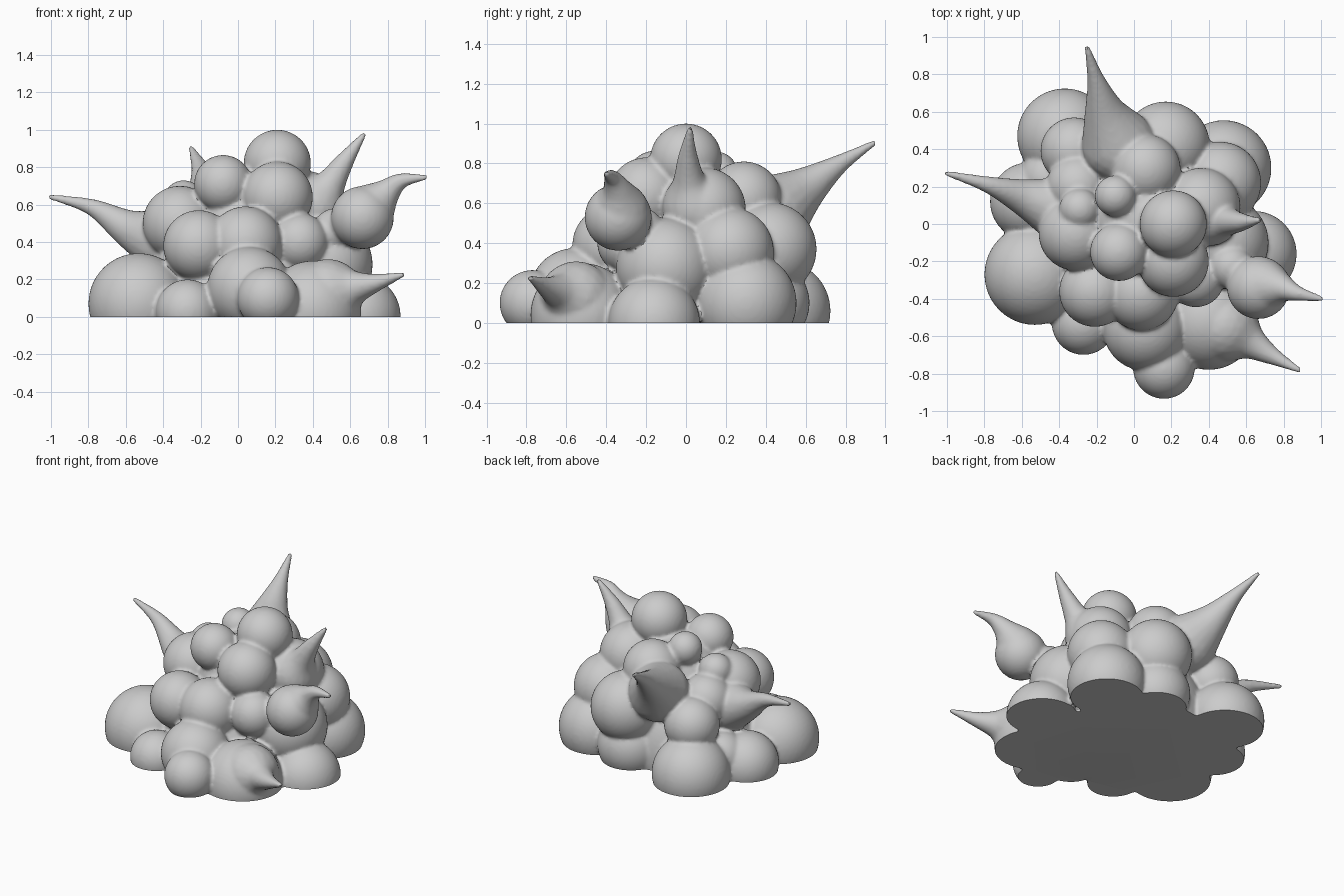
import bpy
import bmesh
from mathutils import Matrix, Vector

default_cube = bpy.data.objects.get("Cube")
if default_cube:
    bpy.data.objects.remove(default_cube, do_unlink=True)

grey = bpy.data.materials.new("plain_grey")
grey.use_nodes = True
grey.diffuse_color = (.6, .6, .6, 1)
grey.node_tree.nodes["Principled BSDF"].inputs["Base Color"].default_value = grey.diffuse_color

shape = bmesh.new()


def lobe(label, centre, radius, detail=4):
    """Add one round lobe to the clump; the label only documents its place."""
    bmesh.ops.create_icosphere(shape, subdivisions=detail, radius=radius,
                               matrix=Matrix.Translation(Vector(centre)))


def smooth_step_between(before, start, end, after, t):
    """Catmull-Rom interpolation, so each horn bends without corners."""
    return start + .5 * t * ((end - before) + t * (
        2 * before - 5 * start + 4 * end - after
        + t * (3 * (start - end) + after - before)))


def horn(label, *stations, steps=14):
    """Sweep shrinking beads along a path of (x, y, z, radius) stations."""
    path = [Vector(station) for station in stations]
    path = [path[0]] + path + [path[-1]]
    for before, start, end, after in zip(path, path[1:], path[2:], path[3:]):
        for step in range(steps + 1):
            bead = smooth_step_between(before, start, end, after, step / steps)
            lobe(label, bead[:3], max(bead[3], .016), detail=3)


# Solid core that the lobes grow from
lobe("wide core", (0, 0, .08), .5, detail=5)
lobe("upper core", (.06, .03, .45), .33, detail=5)

# Ring of lobes resting on the ground
lobe("large left front foot", (-.53, -.27, .07), .27)
lobe("small left front foot", (-.27, -.53, .03), .17)
lobe("large front foot", (.06, -.56, .15), .225)
lobe("foremost foot", (.16, -.77, .1), .165)
lobe("horned right front foot", (.4, -.52, .04), .26)
lobe("right foot", (.64, -.16, 0), .23)
lobe("right back foot", (.48, .3, .1), .255)
lobe("back foot", (.15, .4, .1), .22)
lobe("left back foot", (-.37, .47, .06), .255)
lobe("left foot", (-.56, .12, .05), .21)
lobe("left rear foot", (-.45, .24, .12), .16)

# Middle tier
lobe("left front bulge", (-.21, -.36, .38), .19)
lobe("centre front bulge", (.04, -.37, .39), .2)
lobe("right front bulge", (.33, -.29, .4), .155)
lobe("right flank", (.47, -.1, .28), .25)
lobe("right back flank", (.46, .22, .36), .22)
lobe("back bulge", (.17, .42, .37), .235)
lobe("left back bulge", (-.32, .39, .36), .18)
lobe("left bulge", (-.31, -.05, .5), .2)
lobe("left rear bulge", (-.3, .2, .46), .17)

# Upper tier and crown
lobe("right shoulder", (.36, .09, .57), .21)
lobe("back shoulder", (.06, .29, .62), .19)
lobe("left knob", (-.29, .08, .62), .11)
lobe("back knob", (-.1, .15, .75), .11)
lobe("left brow", (-.08, -.15, .71), .155)
lobe("right brow", (.21, -.2, .64), .19)
lobe("crown", (.21, 0, .82), .18)

# Side ball and the neck that joins it to the body
lobe("side ball", (.665, -.34, .53), .168)
lobe("side ball neck", (.52, -.23, .46), .12)

# Curved horns, from root to tip
horn("left horn", (-.4, .08, .4, .17), (-.58, .14, .47, .1),
     (-.78, .21, .585, .045), (-1, .27, .64, .016))
horn("back horn", (-.08, .42, .54, .2), (-.15, .58, .66, .115),
     (-.2, .76, .79, .05), (-.25, .94, .9, .016))
horn("right horn", (.4, .05, .58, .17), (.48, .02, .69, .09),
     (.57, .01, .83, .05), (.67, .02, .97, .016))
horn("ball horn", (.69, -.33, .56, .145), (.78, -.34, .65, .08),
     (.87, -.37, .725, .042), (1, -.4, .745, .016))
horn("foot horn", (.48, -.55, .12, .19), (.6, -.62, .15, .1),
     (.73, -.7, .18, .05), (.88, -.78, .225, .016))

# Fuse everything into one soft skin
raw_mesh = bpy.data.meshes.new("lumpy_mound")
shape.to_mesh(raw_mesh)
shape.free()
mound = bpy.data.objects.new("lumpy_mound", raw_mesh)
bpy.context.collection.objects.link(mound)
fuse = mound.modifiers.new("fuse", 'REMESH')
fuse.mode = 'VOXEL'
fuse.voxel_size = .012
soften = mound.modifiers.new("soften", 'SMOOTH')
soften.factor = .5
soften.iterations = 5
bpy.context.view_layer.update()
evaluated = mound.evaluated_get(bpy.context.evaluated_depsgraph_get())
skin = bpy.data.meshes.new_from_object(evaluated)
mound.modifiers.clear()
mound.data = skin
bpy.data.meshes.remove(raw_mesh)

# Slice the underside flat and close it
cut = bmesh.new()
cut.from_mesh(skin)
bmesh.ops.bisect_plane(cut, geom=cut.verts[:] + cut.edges[:] + cut.faces[:],
                       plane_co=(0, 0, 0), plane_no=(0, 0, 1), clear_inner=True)
rim = [edge for edge in cut.edges if edge.is_boundary]
bmesh.ops.triangle_fill(cut, edges=rim, use_beauty=True, normal=(0, 0, -1))
bmesh.ops.recalc_face_normals(cut, faces=cut.faces[:])
cut.to_mesh(skin)
cut.free()

# Smooth skin with a crisp ground edge
skin.materials.clear()
skin.materials.append(grey)
bpy.ops.object.select_all(action='DESELECT')
mound.select_set(True)
bpy.context.view_layer.objects.active = mound
bpy.ops.object.shade_smooth_by_angle(angle=.8)
